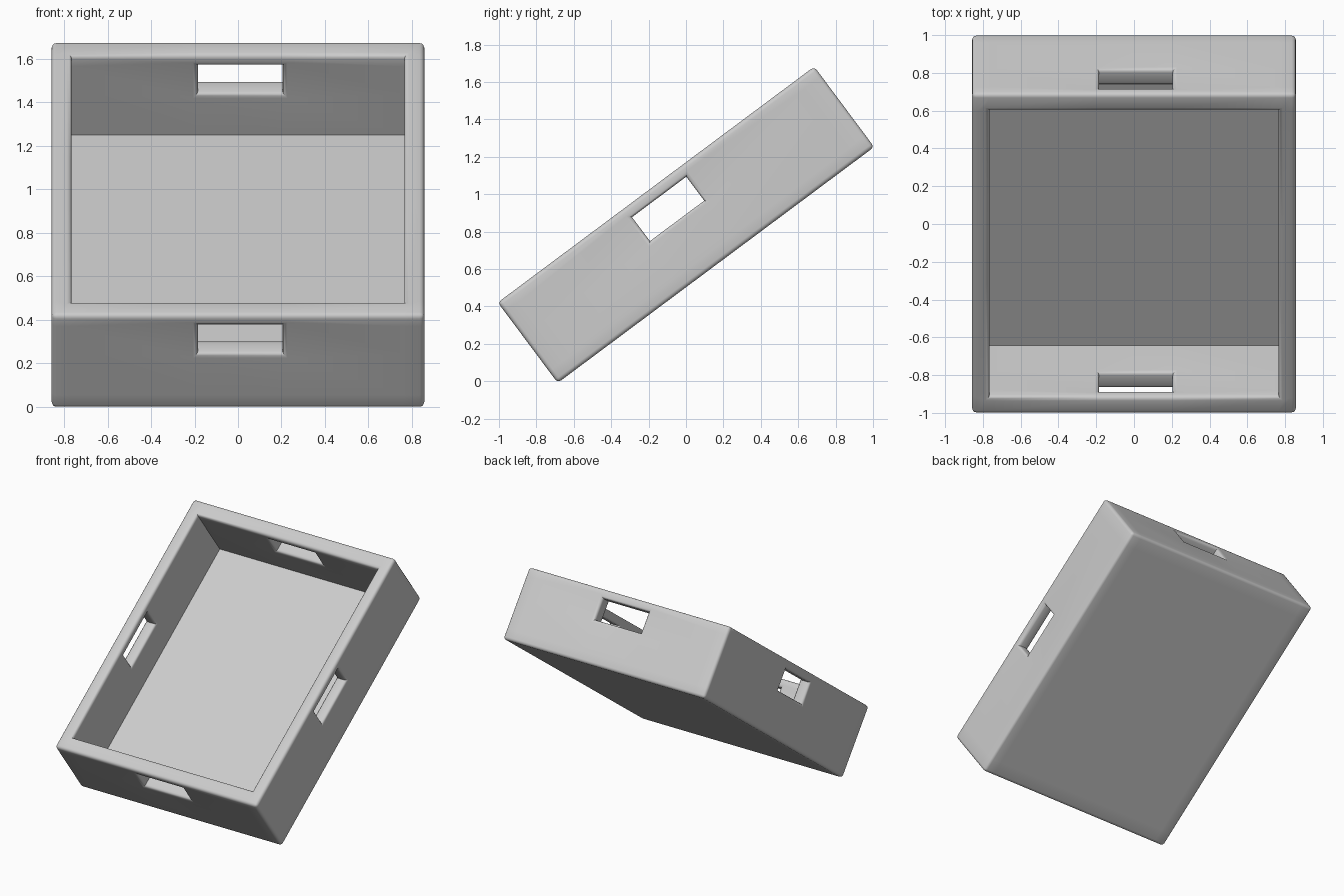
import bpy, bmesh, math
from mathutils import Matrix

if "Cube" in bpy.data.objects:
    bpy.data.objects.remove(bpy.data.objects["Cube"])

# Crate dimensions in its own untilted frame
W, L, H = 0.857, 1.055, 0.268
TILT = math.radians(36.7)
xs = [-W, -0.765, -0.185, 0.205, 0.765, W]
ys = [-L, -0.945, -0.207, 0.155, 0.945, L]
zs = [-H, -0.19, 0.045, 0.205, H]


def solid(i, j, k):
    """True where the crate has material: floor, four walls, minus handle slots."""
    if not (0 <= i < 5 and 0 <= j < 5 and 0 <= k < 4):
        return False
    if k == 0:
        return True
    if 0 < i < 4 and 0 < j < 4:
        return False
    return not (k == 2 and (i == 2 or j == 2))


bm = bmesh.new()
verts = {}


def vert(key):
    if key not in verts:
        verts[key] = bm.verts.new((xs[key[0]], ys[key[1]], zs[key[2]]))
    return verts[key]


# Skin the boundary between material and air
for i in range(5):
    for j in range(5):
        for k in range(4):
            if not solid(i, j, k):
                continue
            for axis in range(3):
                for side in (0, 1):
                    n = [i, j, k]
                    n[axis] += 1 if side else -1
                    if solid(*n):
                        continue
                    b, c = (axis + 1) % 3, (axis + 2) % 3
                    loop = [(0, 0), (1, 0), (1, 1), (0, 1)]
                    keys = []
                    for db, dc in (loop if side else loop[::-1]):
                        q = [i, j, k]
                        q[axis] += side
                        q[b] += db
                        q[c] += dc
                        keys.append(tuple(q))
                    bm.faces.new([vert(q) for q in keys])
bm.normal_update()

# Round the convex edges only: outer corners, rim and handle openings
convex = [e for e in bm.edges
          if len(e.link_faces) == 2 and e.calc_face_angle_signed() > 0.5]
bmesh.ops.bevel(bm, geom=convex, offset=0.022, segments=3, profile=0.5,
                affect='EDGES', clamp_overlap=True)

# Tilt, then stand on the ground and centre
bmesh.ops.transform(bm, matrix=Matrix.Rotation(TILT, 4, 'X'), verts=bm.verts)
y_mid = (min(v.co.y for v in bm.verts) + max(v.co.y for v in bm.verts)) / 2
z_min = min(v.co.z for v in bm.verts)
bmesh.ops.translate(bm, vec=(0, -y_mid, -z_min), verts=bm.verts)

mesh = bpy.data.meshes.new("tilted_crate")
bm.to_mesh(mesh)
bm.free()
crate = bpy.data.objects.new("tilted_crate", mesh)
bpy.context.collection.objects.link(crate)
bpy.context.view_layer.objects.active = crate
crate.select_set(True)
bpy.ops.object.shade_smooth_by_angle(angle=math.radians(40))
